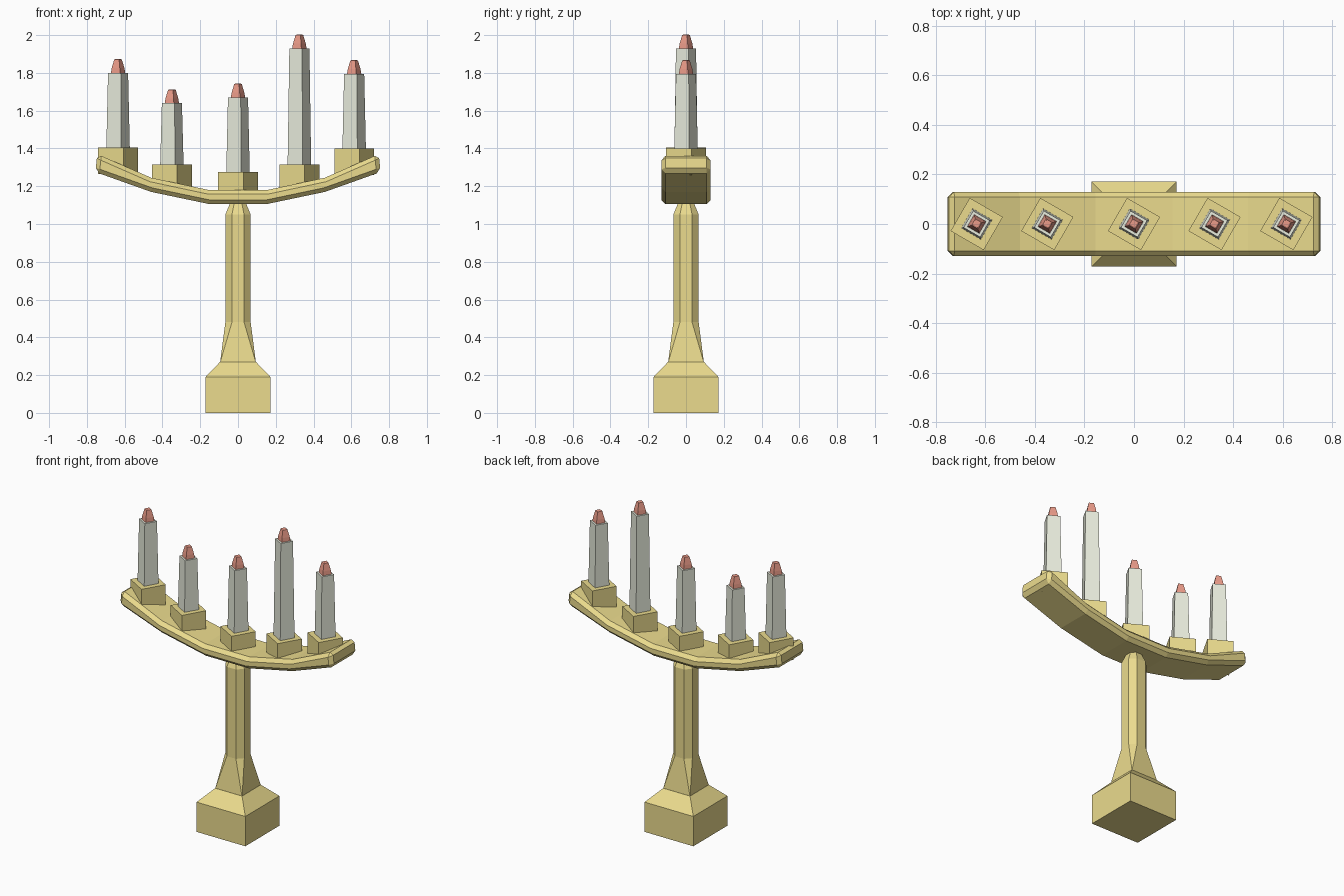
import bpy, bmesh, math

if "Cube" in bpy.data.objects:
    bpy.data.objects.remove(bpy.data.objects["Cube"])


def material(name, rgb):
    m = bpy.data.materials.new(name)
    m.diffuse_color = (*rgb, 1)
    m.use_nodes = True
    m.node_tree.nodes["Principled BSDF"].inputs["Base Color"].default_value = m.diffuse_color
    return m


gold = material("gold", (0.83, 0.71, 0.27))
wax = material("wax", (0.82, 0.85, 0.73))
red = material("flame_red", (0.83, 0.33, 0.25))


def finish(bm, name, mat):
    bmesh.ops.recalc_face_normals(bm, faces=bm.faces[:])
    me = bpy.data.meshes.new(name)
    bm.to_mesh(me)
    bm.free()
    me.materials.append(mat)
    ob = bpy.data.objects.new(name, me)
    bpy.context.collection.objects.link(ob)
    return ob


def loft(name, rings, mat, loc=(0, 0, 0)):
    """Join equally long rings of points into a closed, capped solid."""
    bm = bmesh.new()
    vs = [[bm.verts.new(p) for p in r] for r in rings]
    n = len(vs[0])
    for a, b in zip(vs, vs[1:]):
        for i in range(n):
            j = (i + 1) % n
            bm.faces.new((a[i], a[j], b[j], b[i]))
    bm.faces.new(vs[0][::-1])
    bm.faces.new(vs[-1])
    ob = finish(bm, name, mat)
    ob.location = loc
    return ob


def ring(n, r, z, turn):
    return [(r * math.cos(turn + math.tau * i / n),
             r * math.sin(turn + math.tau * i / n), z) for i in range(n)]


def square(half, z):
    return ring(4, half * math.sqrt(2), z, math.pi / 4)


def octagon(a, b, z):
    """Square of half size a with corners cut back to b."""
    return [(a, b, z), (b, a, z), (-b, a, z), (-a, b, z),
            (-a, -b, z), (-b, -a, z), (b, -a, z), (a, -b, z)]


# Square foot with sloped shoulder
loft("base", [square(0.172, 0), square(0.172, 0.19), square(0.095, 0.27)], gold)

# Stem: square at the bottom, octagonal above
stem = loft("stem", [octagon(0.095, 0.095, 0.265), octagon(0.067, 0.032, 0.48),
                     octagon(0.067, 0.032, 1.05), octagon(0.034, 0.016, 1.13)], gold)
bm = bmesh.new()
bm.from_mesh(stem.data)
bmesh.ops.remove_doubles(bm, verts=bm.verts[:], dist=0.0001)
bm.to_mesh(stem.data)
bm.free()

# Curved tray with chamfered rim
top = [(0.155, 1.18), (0.46, 1.245), (0.745, 1.37)]
bottom = [(0.755, 1.275), (0.46, 1.17), (0.15, 1.105)]
half = top + bottom
outline = half + [(-x, z) for x, z in reversed(half)]
tray = loft("tray", [[(x, y, z) for x, z in outline] for y in (-0.13, 0.13)], gold)
bev = tray.modifiers.new("chamfer", "BEVEL")
bev.width = 0.022
bev.segments = 1
bev.limit_method = 'ANGLE'
bev.angle_limit = math.radians(50)

# Holders, candles and flames: x, holder top, candle top
turn = math.radians(15)
for i, (x, h, c) in enumerate([(-0.635, 1.405, 1.80), (-0.35, 1.315, 1.64),
                               (0, 1.275, 1.67), (0.325, 1.315, 1.93),
                               (0.615, 1.40, 1.795)], 1):
    def post(name, rows, mat):
        loft(f"{name}_{i}", [ring(4, r, z, turn) for r, z in rows], mat, (x, 0, 0))
    post("holder", [(0.109, h - 0.14), (0.109, h)], gold)
    post("candle", [(0.065, h - 0.03), (0.055, c)], wax)
    post("flame", [(0.040, c - 0.005), (0.035, c + 0.025),
                   (0.021, c + 0.07), (0.014, c + 0.073)], red)
